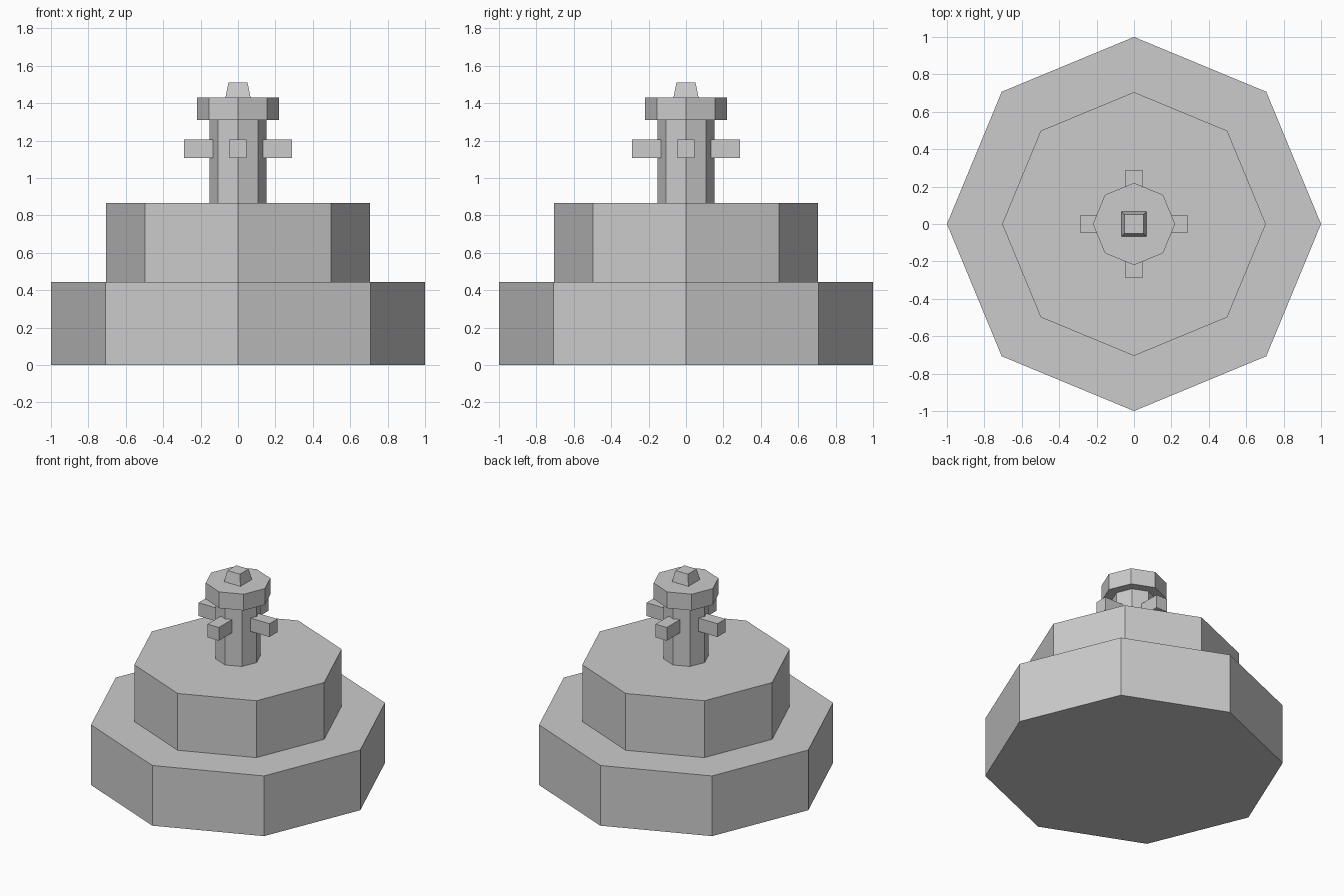
import bpy
import bmesh
import math
from mathutils import Matrix

cube = bpy.data.objects.get("Cube")
if cube:
    bpy.data.objects.remove(cube, do_unlink=True)

# One plain stone colour
stone = bpy.data.materials.new("grey_stone")
stone.use_nodes = True
colour = (0.6, 0.6, 0.6, 1)
stone.diffuse_color = colour
stone.node_tree.nodes["Principled BSDF"].inputs["Base Color"].default_value = colour


def finish(name, bm):
    bmesh.ops.recalc_face_normals(bm, faces=bm.faces)
    mesh = bpy.data.meshes.new(name)
    bm.to_mesh(mesh)
    bm.free()
    mesh.materials.append(stone)
    obj = bpy.data.objects.new(name, mesh)
    bpy.context.collection.objects.link(obj)
    return obj


def prism(name, sides, bottom, top, low, high, turn=0, inset_radius=None):
    """Flat-sided upright prism or frustum, with an optional inset top face."""
    bm = bmesh.new()
    place = Matrix.Translation((0, 0, (low + high) / 2)) @ Matrix.Rotation(turn, 4, 'Z')
    bmesh.ops.create_cone(bm, cap_ends=True, segments=sides, radius1=bottom,
                          radius2=top, depth=high - low, matrix=place)
    if inset_radius:
        bm.normal_update()
        cap = max(bm.faces, key=lambda f: f.calc_center_median().z)
        gap = (top - inset_radius) * math.cos(math.pi / sides)
        bmesh.ops.inset_individual(bm, faces=[cap], thickness=gap)
    return finish(name, bm)


# Stacked octagonal tiers, column and cap
prism("lower_tier", 8, 1.0, 1.0, 0, 0.445)
prism("upper_tier", 8, 0.705, 0.705, 0.445, 0.865, inset_radius=0.455)
prism("column", 8, 0.153, 0.153, 0.865, 1.31)
prism("column_cap", 8, 0.22, 0.22, 1.31, 1.43)

# Square tapered knob
prism("top_knob", 4, 0.067 * math.sqrt(2), 0.051 * math.sqrt(2), 1.43, 1.51, math.pi / 4)

# Four spouts around the column
for i, side in enumerate(("left", "back", "right", "front")):
    bm = bmesh.new()
    place = (Matrix.Rotation(i * math.pi / 2, 4, 'Z')
             @ Matrix.Translation((0.195, 0, 1.157))
             @ Matrix.Diagonal((0.19, 0.092, 0.098, 1)))
    bmesh.ops.create_cube(bm, size=1, matrix=place)
    finish(side + "_spout", bm)
